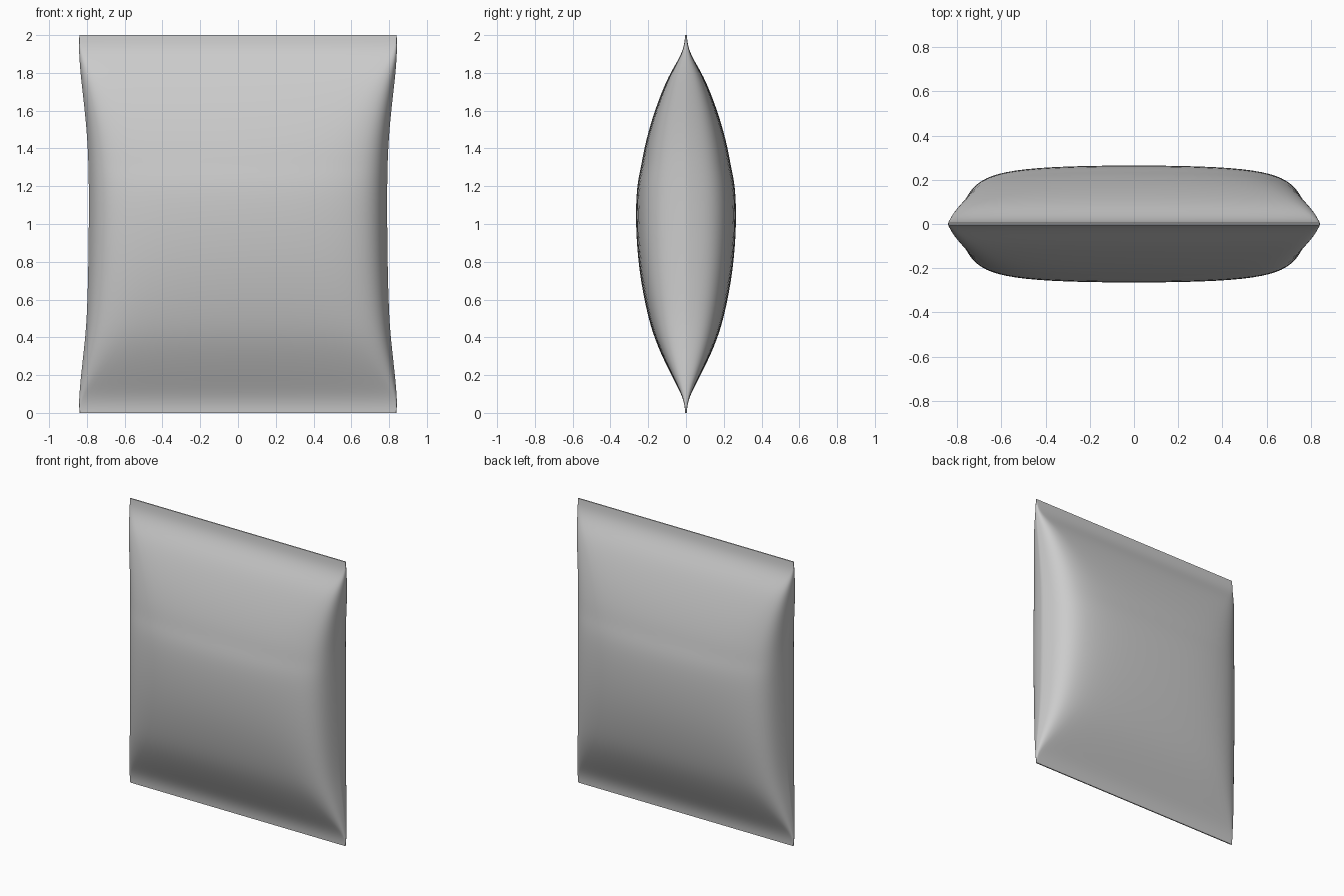
import bpy, bmesh

cube = bpy.data.objects.get("Cube")
if cube:
    bpy.data.objects.remove(cube, do_unlink=True)

# Single foil colour
foil = bpy.data.materials.new("light grey foil")
foil.use_nodes = True
GREY = (0.6, 0.6, 0.6, 1)
foil.diffuse_color = GREY
foil.node_tree.nodes["Principled BSDF"].inputs["Base Color"].default_value = GREY

# Bag rows from bottom to top: height, half width, half depth
ROWS = [(0, .838, .004), (.04, .842, .007), (.1, .84, .024), (.2, .831, .078),
        (.35, .814, .152), (.5, .8, .203), (.75, .793, .252), (1, .79, .27),
        (1.2, .79, .264), (1.3, .792, .24), (1.4, .795, .224), (1.55, .806, .184),
        (1.7, .823, .13), (1.8, .834, .084), (1.88, .84, .034), (1.94, .842, .01),
        (2, .84, .004)]

# Quarter section: inset from the side seam and bulge, both relative to depth
SECTION = [(0, 0), (.04, .22), (.14, .52), (.36, .75), (.75, .89), (1.5, .975)]


def section_ring(width, depth):
    quarter = [(width - inset * depth, bulge * depth) for inset, bulge in SECTION]
    back = quarter + [(0, depth)] + [(-x, y) for x, y in reversed(quarter)]
    front = [(-x, -y) for x, y in back[1:-1]]
    return back + front


# Loft the pillow-shaped bag
bm = bmesh.new()
rings = [[bm.verts.new((x, y, z)) for x, y in section_ring(w, d)] for z, w, d in ROWS]
count = len(rings[0])
for low, high in zip(rings, rings[1:]):
    for i in range(count):
        j = (i + 1) % count
        bm.faces.new((low[i], low[j], high[j], high[i]))

# Close both flat seals with strips between front and back
for ring, flip in ((rings[0], True), (rings[-1], False)):
    half = count // 2
    for i in range(half):
        a, b = ring[i], ring[i + 1]
        c, d = ring[-i - 1], ring[-i]
        corners = list(dict.fromkeys((a, b, c, d)))
        bm.faces.new(corners[::-1] if flip else corners)
bmesh.ops.recalc_face_normals(bm, faces=bm.faces)

# Crease the side seams and the seal edges
crease = bm.edges.layers.float.new("crease_edge")
seam = {ring[k] for ring in rings for k in (0, count // 2)}
ends = set(rings[0]) | set(rings[-1])
for edge in bm.edges:
    pair = set(edge.verts)
    if pair <= ends:
        edge[crease] = 1
    elif pair <= seam:
        edge[crease] = .8

mesh = bpy.data.meshes.new("pillow_bag")
bm.to_mesh(mesh)
bm.free()
mesh.materials.append(foil)
bag = bpy.data.objects.new("pillow_bag", mesh)
bpy.context.collection.objects.link(bag)

# Smooth the inflated surface
soften = bag.modifiers.new("soften", 'SUBSURF')
soften.levels = soften.render_levels = 2
bpy.context.view_layer.objects.active = bag
bag.select_set(True)
bpy.ops.object.modifier_apply(modifier="soften")
bpy.ops.object.shade_smooth_by_angle(angle=.9)
